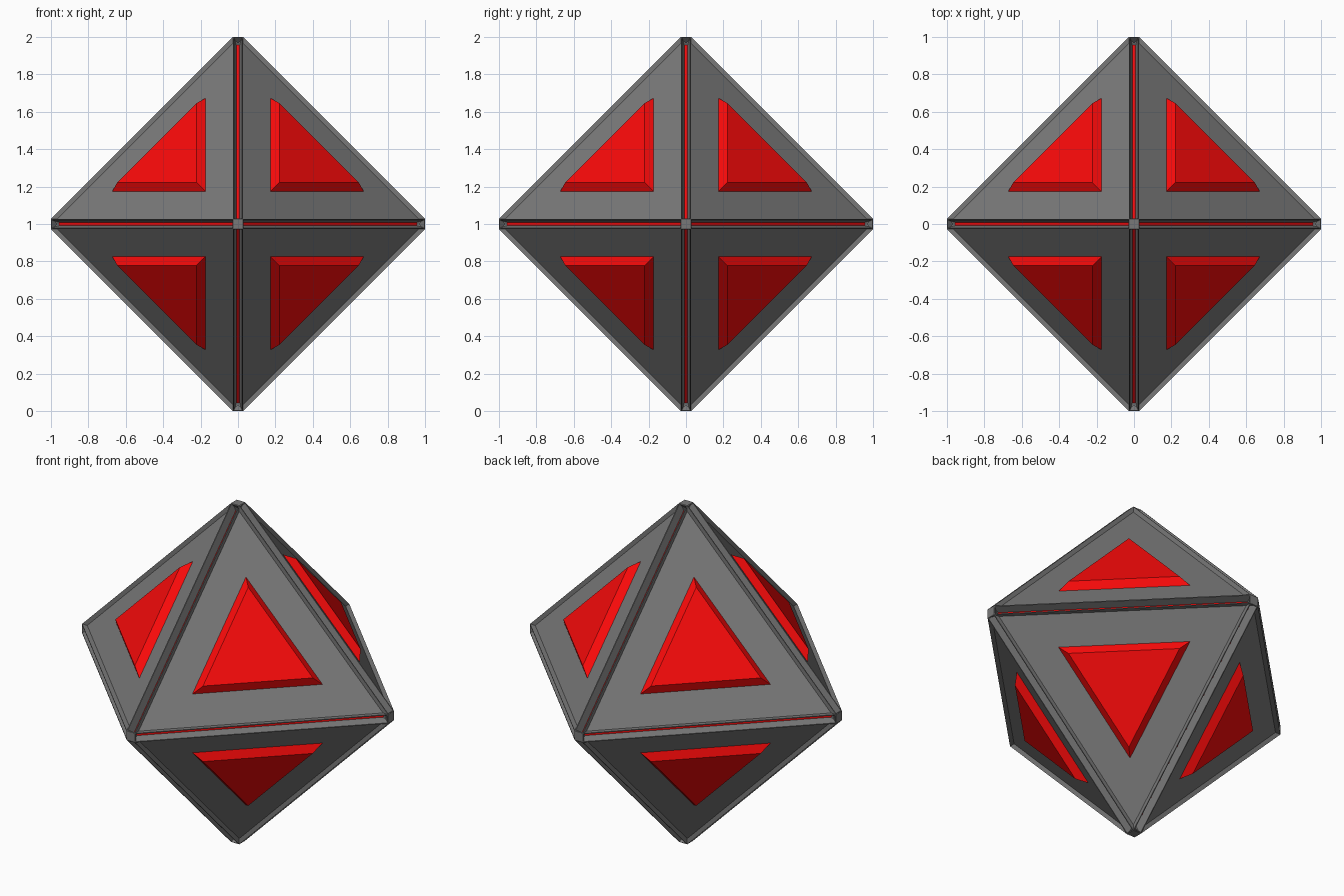
import bpy, bmesh
from itertools import product
from mathutils import Vector

if "Cube" in bpy.data.objects:
    bpy.data.objects.remove(bpy.data.objects["Cube"])

CENTRE = Vector((0, 0, 1))
R = 0.027            # half width of the edge rails and tip caps
SIGNS = list(product((1, -1), repeat=3))


def make_material(name, colour):
    mat = bpy.data.materials.new(name)
    mat.diffuse_color = (*colour, 1)
    mat.use_nodes = True
    mat.node_tree.nodes["Principled BSDF"].inputs["Base Color"].default_value = mat.diffuse_color
    return mat


red = make_material("red", (0.95, 0.003, 0.003))
grey = make_material("dark_grey", (0.19, 0.19, 0.19))


def hull(bm, points):
    verts = [bm.verts.new(p) for p in points]
    bmesh.ops.convex_hull(bm, input=verts)


def clean(bm):
    bmesh.ops.dissolve_limit(bm, angle_limit=0.01, verts=bm.verts, edges=bm.edges)
    bmesh.ops.recalc_face_normals(bm, faces=bm.faces)
    bm.normal_update()


def finish(bm, name, material):
    mesh = bpy.data.meshes.new(name)
    bm.to_mesh(mesh)
    bm.free()
    mesh.materials.append(material)
    obj = bpy.data.objects.new(name, mesh)
    obj.location = CENTRE
    bpy.context.collection.objects.link(obj)


def corners(long, short, s):
    """Three triangle corners of one octant, one along each axis."""
    return [Vector([s[i] * (long if i == k else short) for i in range(3)])
            for k in range(3)]


# Frame: octahedron with chamfered edges and flat tips
bm = bmesh.new()
hull(bm, [p for s in SIGNS for p in corners(1, R, s)])
clean(bm)
panels = [f for f in bm.faces if min(abs(c) for c in f.normal) > 0.3]
rails = [f for f in bm.faces if sum(abs(c) > 0.3 for c in f.normal) == 2]

# Sunken triangular panels between the rails
for f in bmesh.ops.extrude_discrete_faces(bm, faces=panels)["faces"]:
    for v in f.verts:
        k = max(range(3), key=lambda i: abs(v.co[i]))
        v.co[k] *= 0.966

# Sloping grooves along the rails, each with a thin red strip at the bottom
strips = bmesh.new()
bmesh.ops.inset_individual(bm, faces=rails, thickness=0.005, use_even_offset=True)
for f in bmesh.ops.extrude_discrete_faces(bm, faces=rails)["faces"]:
    f.normal_update()
    n = f.normal.copy()
    across = min(range(3), key=lambda i: abs(n[i]))
    for v in f.verts:
        v.co -= n * 0.048
        v.co[across] *= 0.36
    hull(strips, [v.co + n * d for v in f.verts for d in (0, 0.004)])
clean(strips)
finish(bm, "frame", grey)
finish(strips, "groove_strips", red)

# Raised red plates with sloping sides, one per face
for i, s in enumerate(SIGNS):
    bm = bmesh.new()
    hull(bm, corners(0.674, 0.172, s) + corners(0.645, 0.223, s))
    clean(bm)
    finish(bm, f"face_plate_{i + 1}", red)
